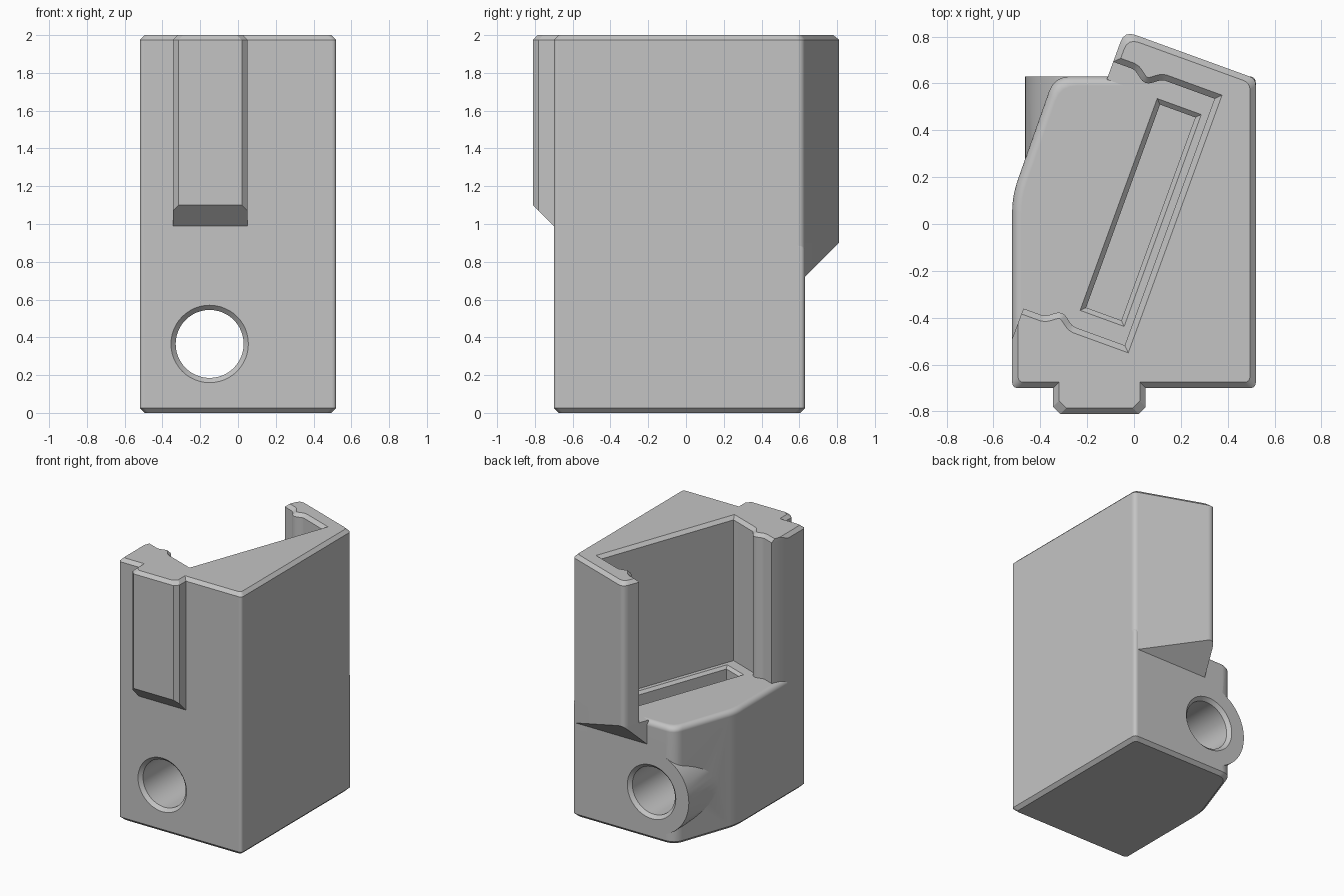
import bpy, bmesh
from math import sin, cos, pi, radians
from mathutils import Vector

cube = bpy.data.objects.get("Cube")
if cube:
    bpy.data.objects.remove(cube, do_unlink=True)

grey = bpy.data.materials.new("light_grey")
grey.use_nodes = True
grey.diffuse_color = (0.55, 0.55, 0.55, 1)
for node in grey.node_tree.nodes:
    if node.type == 'BSDF_PRINCIPLED':
        node.inputs["Base Color"].default_value = grey.diffuse_color

TILT = radians(20)
CH = 0.025          # edge chamfer
FLOOR = 0.9         # height of the pocket floor


def tilted(u, v):
    """Point in the turned frame of the pocket."""
    return (u * cos(TILT) + v * sin(TILT), v * cos(TILT) - u * sin(TILT))


def inset(pts, dists):
    """Mitred inset of an outline running anticlockwise, one distance per edge."""
    n = len(pts)
    if not isinstance(dists, (list, tuple)):
        dists = [dists] * n
    normals = []
    for i in range(n):
        e = (Vector(pts[(i + 1) % n]) - Vector(pts[i])).normalized()
        normals.append(Vector((-e.y, e.x)))
    out = []
    for i, p in enumerate(pts):
        a, b, da, db = normals[i - 1], normals[i], dists[i - 1], dists[i]
        det = a.x * b.y - a.y * b.x
        if abs(det) < 1e-4:
            q = a * da
        else:
            q = Vector((da * b.y - db * a.y, a.x * db - b.x * da)) / det
        out.append(Vector(p) + q)
    return out


def soften(pts, cuts, steps=4):
    """Round chosen corners, given as index: length of cut."""
    out = []
    for i, p in enumerate(pts):
        p = Vector(p)
        if i not in cuts:
            out.append(p)
            continue
        a = p + (Vector(pts[i - 1]) - p).normalized() * cuts[i]
        b = p + (Vector(pts[(i + 1) % len(pts)]) - p).normalized() * cuts[i]
        for k in range(steps + 1):
            t = k / steps
            out.append(a * (1 - t) ** 2 + p * 2 * t * (1 - t) + b * t * t)
    return out


def loft(name, rings):
    """Closed solid through rings of equal point count."""
    bm = bmesh.new()
    rows = [[bm.verts.new(p) for p in ring] for ring in rings]
    n = len(rows[0])
    for low, high in zip(rows, rows[1:]):
        for i in range(n):
            j = (i + 1) % n
            bm.faces.new((low[i], low[j], high[j], high[i]))
    bm.faces.new(rows[0][::-1])
    bm.faces.new(rows[-1])
    bmesh.ops.recalc_face_normals(bm, faces=bm.faces)
    mesh = bpy.data.meshes.new(name)
    bm.to_mesh(mesh)
    bm.free()
    mesh.materials.append(grey)
    ob = bpy.data.objects.new(name, mesh)
    bpy.context.collection.objects.link(ob)
    return ob


def level(pts, z):
    """Lift an outline to a height, or to a slope given as a function of y."""
    return [(p[0], p[1], z(p[1]) if callable(z) else z) for p in pts]


def stack(name, pts, layers, cuts={}, steps=4):
    return loft(name, [level(soften(inset(pts, d), cuts, steps), z)
                       for z, d in layers])


def disc(radius, y, count=48):
    return [(-0.15 + radius * cos(2 * pi * k / count), y,
             0.365 + radius * sin(2 * pi * k / count)) for k in range(count)]


def activate(ob):
    bpy.ops.object.select_all(action='DESELECT')
    ob.select_set(True)
    bpy.context.view_layer.objects.active = ob


def combine(ob, tool, operation):
    tool.hide_render = True
    mod = ob.modifiers.new(operation, 'BOOLEAN')
    mod.operation, mod.object, mod.solver = operation, tool, 'EXACT'
    activate(ob)
    bpy.ops.object.modifier_apply(modifier=mod.name)
    bpy.data.objects.remove(tool, do_unlink=True)


# Lower block: chamfered foot, rounded rim on the open sides
outline = [(-0.52, -0.7), (0.52, -0.7), (0.52, 0.63), (-0.34, 0.63), (-0.52, 0.12)]
layers = [(0, CH), (CH, 0)]
for k in range(5):
    a = k * pi / 8
    d = 0.04 * (1 - cos(a))
    layers.append((FLOOR - 0.04 * (1 - sin(a)), [0, 0, d, d, d]))
block = stack("lower_block", outline, layers,
              {0: CH, 1: CH, 2: 0.03, 3: 0.07, 4: 0.07})

# Round boss, through hole and floor slot
combine(block, loft("boss", [disc(0.315, 0.1), disc(0.315, 0.63)]), 'UNION')
hole = [(0.235, -0.73), (0.18, -0.675), (0.18, 0.605), (0.235, 0.66)]
combine(block, loft("hole_cutter", [disc(r, y) for r, y in hole]), 'DIFFERENCE')
slot = [tilted(u, v) for u, v in ((-0.07, -0.405), (0.09, -0.405), (0.09, 0.517), (-0.07, 0.517))]
combine(block, stack("slot_cutter", slot, [(0.7, 0), (0.88, 0), (0.9, -0.02), (0.95, -0.02)]),
        'DIFFERENCE')

# Upper walls around the tilted pocket, with a small ridge on each end wall
def ridge(v, side):
    pts = []
    for k in range(11):
        t = k / 5 - 1
        pts.append(tilted(-0.16 + 0.075 * t, v + side * 0.019 * (1 + cos(pi * t))))
    return pts

profile = [(-0.52, -0.7), (0.52, -0.7), (0.52, 0.62),
           tilted(-0.32, 0.76), tilted(-0.32, 0.62)]
profile += ridge(0.62, -1)
profile += [tilted(0.14, 0.62), tilted(0.14, -0.5)]
profile += ridge(-0.5, 1)[::-1]
profile += [tilted(-0.32, -0.5), (-0.52, -0.49)]
chamfers = [CH] * len(profile)
chamfers[-2] = 0
walls = stack("upper_walls", profile, [(FLOOR, 0), (2 - CH, 0), (2, chamfers)],
              {0: CH, 1: CH, 2: 0.03, 3: 0.05})

# Foot of the short front wall
foot = stack("front_wall_foot",
             [(-0.52, -0.7), (-0.3, -0.7), tilted(-0.32, -0.5), (-0.52, -0.49)],
             [(0.8, 0), (FLOOR, 0)], {0: CH})

# Sloping support under the overhanging back wall
support = stack("back_overhang_support",
                [(0.52, 0.5), (0.52, 0.62), tilted(-0.32, 0.76),
                 tilted(-0.32, 0.54), tilted(0.14, 0.54)],
                [(lambda y: y + 0.09, 0), (FLOOR, 0)], {1: 0.03, 2: 0.05})

# Front rail with sloping lower end
rail = stack("front_rail",
             [(-0.345, -0.81), (0.05, -0.81), (0.05, -0.675), (-0.345, -0.675)],
             [(lambda y: 0.29 - y, 0), (2 - CH, 0), (2, [CH, CH, 0, CH])],
             {0: 0.03, 1: 0.03}, 1)

# Smooth fillets, crisp edges
for ob in (block, walls, foot, support, rail):
    activate(ob)
    bpy.ops.object.shade_smooth_by_angle(angle=radians(30))
    mod = ob.modifiers.new("even_shading", 'WEIGHTED_NORMAL')
    mod.keep_sharp = True
